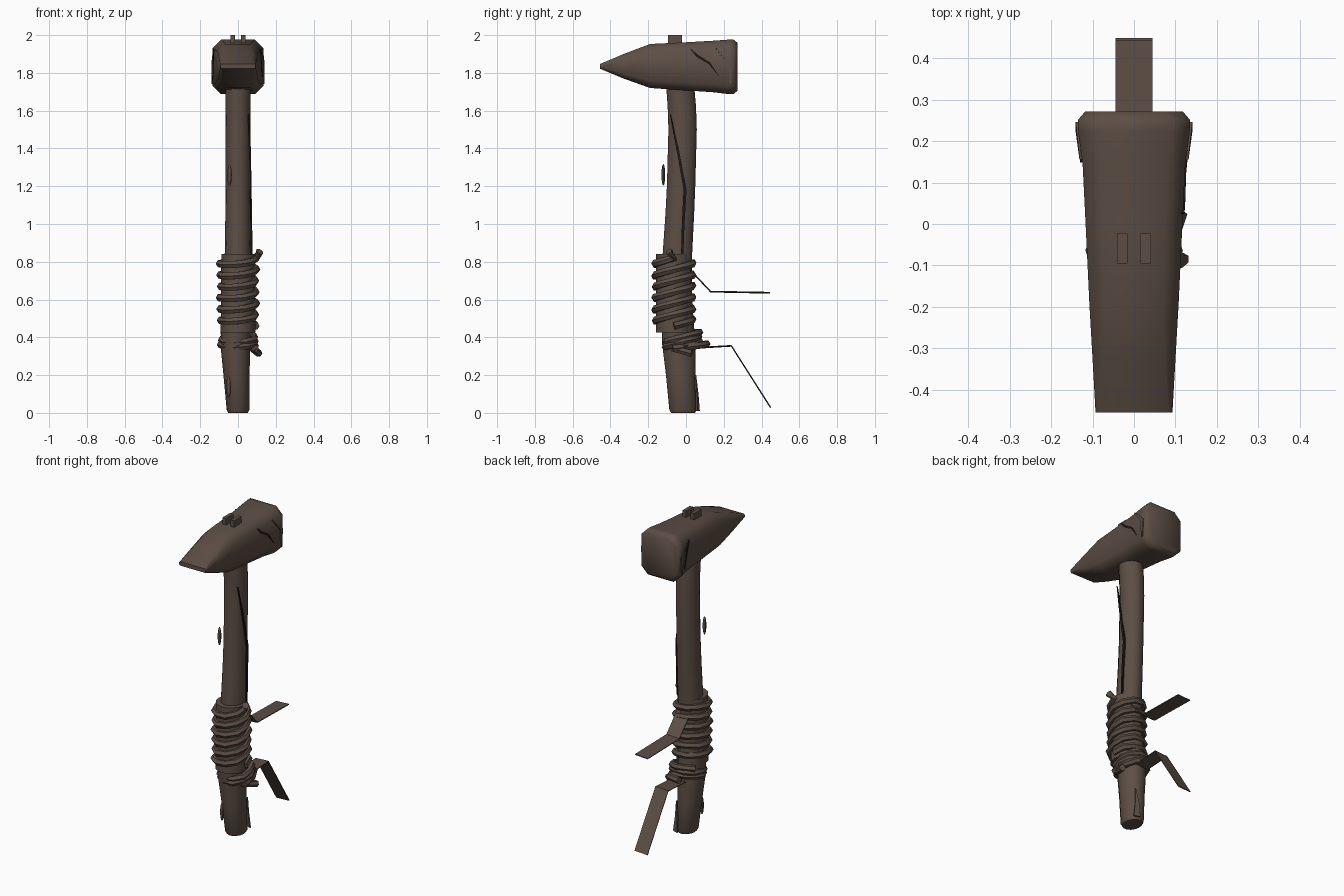
import bpy, bmesh, math
from mathutils import Vector

cube = bpy.data.objects.get("Cube")
if cube:
    bpy.data.objects.remove(cube, do_unlink=True)


def material(name, color):
    m = bpy.data.materials.new(name)
    m.use_nodes = True
    m.diffuse_color = (*color, 1)
    bsdf = next(n for n in m.node_tree.nodes if n.type == 'BSDF_PRINCIPLED')
    bsdf.inputs["Base Color"].default_value = (*color, 1)
    bsdf.inputs["Roughness"].default_value = 0.9
    return m


BROWN = material("weathered brown", (0.107, 0.076, 0.059))
DARK = material("crack brown", (0.012, 0.009, 0.008))


def finish(name, bm, mat=BROWN, angle=40):
    bmesh.ops.recalc_face_normals(bm, faces=bm.faces)
    mesh = bpy.data.meshes.new(name)
    bm.to_mesh(mesh)
    bm.free()
    ob = bpy.data.objects.new(name, mesh)
    bpy.context.collection.objects.link(ob)
    mesh.materials.append(mat)
    bpy.ops.object.select_all(action='DESELECT')
    ob.select_set(True)
    bpy.context.view_layer.objects.active = ob
    if angle:
        bpy.ops.object.shade_smooth_by_angle(angle=math.radians(angle))
    return ob


def loft(name, rings, angle=40):
    """Skin a list of equal-sized rings and cap both ends."""
    bm = bmesh.new()
    loops = [[bm.verts.new(p) for p in ring] for ring in rings]
    n = len(loops[0])
    for a, b in zip(loops, loops[1:]):
        for i in range(n):
            j = (i + 1) % n
            bm.faces.new((a[i], a[j], b[j], b[i]))
    bm.faces.new(loops[0])
    bm.faces.new(loops[-1])
    return finish(name, bm, BROWN, angle)


def oval(cx, cy, z, rx, ry, n=14):
    return [(cx + rx * math.cos(math.tau * i / n), cy + ry * math.sin(math.tau * i / n), z)
            for i in range(n)]


def ribbon(name, pts, side, widths, thick, mat=BROWN):
    """Flat strip along a path, thickened."""
    bm = bmesh.new()
    s = Vector(side).normalized()
    rows = [(bm.verts.new(Vector(p) - s * w), bm.verts.new(Vector(p) + s * w))
            for p, w in zip(pts, widths)]
    for a, b in zip(rows, rows[1:]):
        bm.faces.new((a[0], a[1], b[1], b[0]))
    ob = finish(name, bm, mat, 0)
    mod = ob.modifiers.new("thickness", 'SOLIDIFY')
    mod.thickness, mod.offset = thick, 0
    return ob


def rope(name, pts, r, sides=6):
    """Low-poly tube along a path around the handle."""
    pts = [Vector(p) for p in pts]
    rings = []
    for i, p in enumerate(pts):
        t = (pts[min(i + 1, len(pts) - 1)] - pts[max(i - 1, 0)]).normalized()
        u = t.cross(Vector((0, 0, 1))).normalized()
        v = u.cross(t)
        rings.append([p + r * (u * math.cos(math.tau * k / sides) + v * math.sin(math.tau * k / sides))
                      for k in range(sides)])
    return loft(name, rings, 50)


# Curved handle: z, centre x, centre y, radius x, radius y
handle = [(0, 0, -.015, .052, .065), (.015, 0, -.016, .06, .074), (.2, -.008, -.028, .069, .08),
          (.36, -.014, -.038, .079, .09), (.6, -.005, -.05, .075, .085), (.85, 0, -.045, .07, .08),
          (1.05, 0, -.033, .067, .078), (1.2, 0, -.026, .066, .077), (1.5, 0, -.018, .066, .077),
          (1.62, 0, -.022, .067, .077), (1.85, 0, -.04, .067, .075)]
loft("handle", [oval(x, y, z, rx, ry) for z, x, y, rx, ry in handle])

# Grip sleeve
loft("grip_sleeve", [oval(0, -.066, .425, .092, .094), oval(0, -.068, .84, .088, .092)])

# Hammer head: y, half width, bottom, top, corner chamfer
head = [(-.455, .093, 1.822, 1.847, .008), (-.33, .1, 1.77, 1.9, .025), (-.19, .108, 1.72, 1.953, .04),
        (0, .117, 1.707, 1.962, .042), (.14, .124, 1.698, 1.97, .042), (.225, .135, 1.688, 1.976, .045),
        (.252, .135, 1.688, 1.976, .045), (.272, .118, 1.705, 1.96, .045)]


def section(y, w, b, t, c):
    return [(w, y, b + c), (w, y, t - c), (w - c, y, t), (c - w, y, t),
            (-w, y, t - c), (-w, y, b + c), (c - w, y, b), (w - c, y, b)]


loft("hammer_head", [section(*s) for s in head], 50)

# Wedges and raised side chips on the head
for side, label in ((-1, "right"), (1, "left")):
    bm = bmesh.new()
    bmesh.ops.create_cube(bm, size=1)
    for v in bm.verts:
        v.co = Vector((side * .028 + v.co.x * .025, -.059 + v.co.y * .073, 1.965 + v.co.z * .07))
    finish(label + "_wedge", bm, BROWN, 0)
    ribbon(label + "_head_chip", [(side * .128, .16, 1.93), (side * .137, .235, 1.85), (side * .137, .235, 1.74)],
           (0, 1, 0), (.004, .012, .004), .008)

# Rope coils, tilted up toward the back
def coil(cx, cy, rx, ry, z0, z1, turns, tilt, steps=10, phase=0):
    total = int(turns * steps)
    out = []
    for i in range(total + 1):
        a = math.tau * i / steps + phase
        wob = 1 + .035 * math.sin(i * 2.3)
        out.append((cx + rx * wob * math.cos(a), cy + ry * wob * math.sin(a),
                    z0 + (z1 - z0) * i / total + tilt * math.sin(a)))
    return out


upper = coil(0, -.064, .094, .102, .46, .82, 6, .018)
rope("upper_rope", upper + [(.115, -.09, .855)], .021)
lower = coil(0, -.02, .09, .092, .35, .41, 2.5, .022, phase=-.5)
rope("lower_rope", [(.11, .03, .315)] + lower, .02)
rope("lower_rope_knot", [(.09, -.07, .34), (.085, .02, .35), (.05, .09, .36), (-.03, .11, .365)], .02)

# Loose strap ends
ribbon("upper_strap", [(0, .02, .76), (0, .13, .642), (0, .445, .636)], (1, 0, .05), (.045,) * 3, .005)
ribbon("lower_strap", [(0, .07, .345), (0, .24, .355), (0, .447, .03)], (1, 0, .05), (.045,) * 3, .005)

# Oval wood knots on the front
for label, loc in (("upper", (-.045, -.12, 1.26)), ("lower", (-.05, -.088, .14))):
    bm = bmesh.new()
    bmesh.ops.create_uvsphere(bm, u_segments=8, v_segments=6, radius=1)
    for v in bm.verts:
        v.co = Vector(loc) + Vector((v.co.x * .012, v.co.y * .01, v.co.z * .058))
    finish(label + "_wood_knot", bm)

# Thin cracks
ribbon("handle_crack", [(.056, -.082, 1.58), (.064, -.045, 1.4), (.068, -.005, 1.18),
                        (.071, -.015, 1.0), (.073, -.02, .84)],
       (0, 1, 0), (.001, .007, .008, .007, .006), .008, DARK)
ribbon("left_head_crack", [(.118, .025, 1.925), (.12, .06, 1.89), (.122, .125, 1.85), (.127, .175, 1.78)],
       (0, .6, .8), (.002, .007, .006, .001), .008, DARK)
ribbon("right_head_crack", [(-.126, .15, 1.92), (-.13, .18, 1.86), (-.133, .205, 1.76)],
       (0, 1, 0), (.001, .006, .001), .008, DARK)
ribbon("handle_base_splinter", [(.03, .05, .2), (.025, .058, .1), (.03, .062, .01)],
       (1, -.4, 0), (.001, .012, .02), .008)
